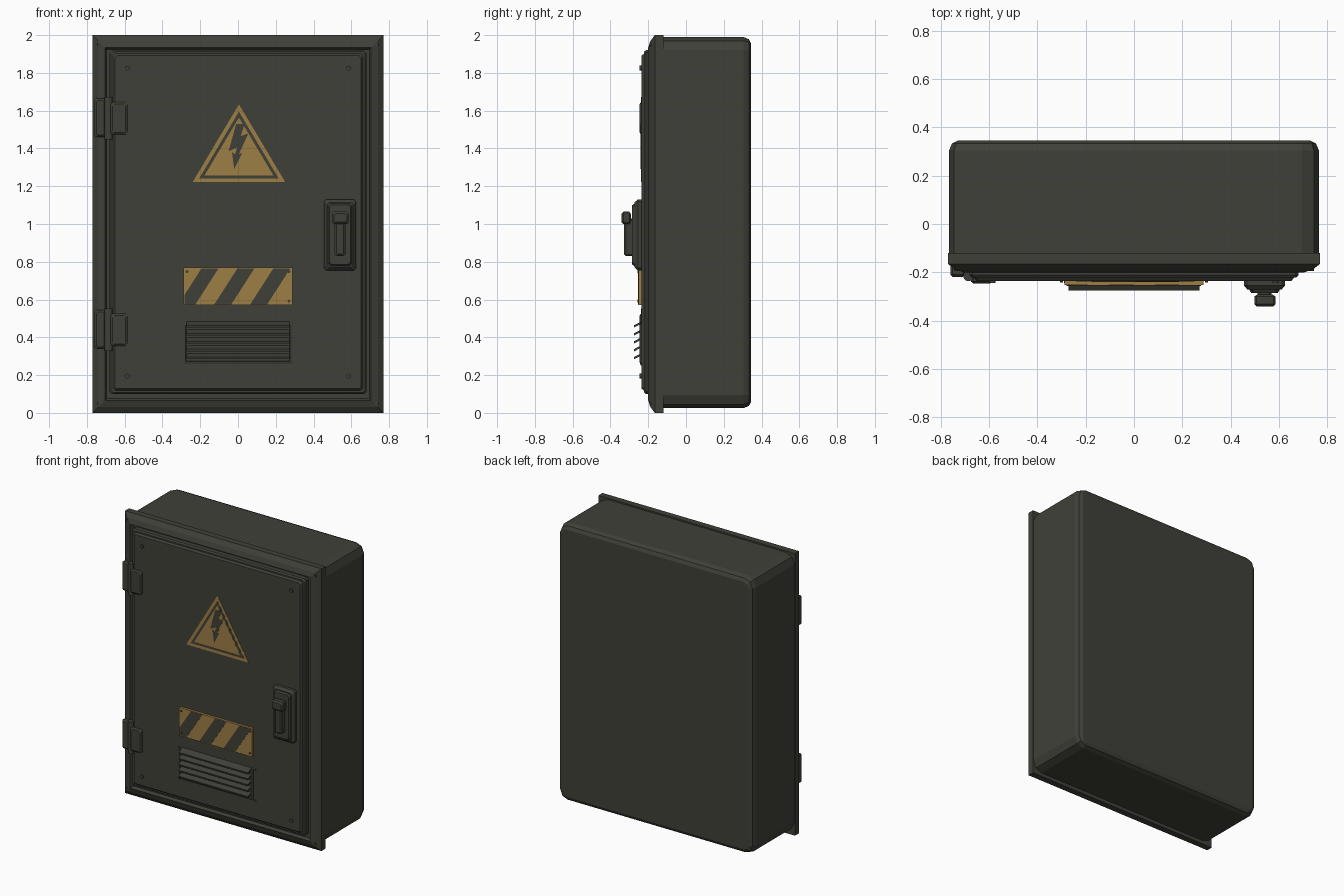
import bpy, bmesh, math
from mathutils import Vector

cube = bpy.data.objects.get("Cube")
if cube:
    bpy.data.objects.remove(cube, do_unlink=True)


def material(name, rgb):
    m = bpy.data.materials.new(name)
    m.use_nodes = True
    m.diffuse_color = (*rgb, 1)
    m.node_tree.nodes["Principled BSDF"].inputs["Base Color"].default_value = (*rgb, 1)
    return m


DARK = material("dark olive grey", (0.051, 0.051, 0.041))
YELLOW = material("warning yellow", (0.34, 0.21, 0.06))
DOOR_Y = -0.235


def finish(name, bm, mat):
    bmesh.ops.recalc_face_normals(bm, faces=bm.faces)
    mesh = bpy.data.meshes.new(name)
    bm.to_mesh(mesh)
    bm.free()
    mesh.materials.append(mat)
    ob = bpy.data.objects.new(name, mesh)
    bpy.context.collection.objects.link(ob)
    return ob


def loft(name, rings, mat=DARK):
    """Skin a list of equal-length point rings and cap both ends."""
    bm = bmesh.new()
    rows = [[bm.verts.new(p) for p in ring] for ring in rings]
    n = len(rows[0])
    for a, b in zip(rows, rows[1:]):
        for i in range(n):
            bm.faces.new((a[i], a[(i + 1) % n], b[(i + 1) % n], b[i]))
    bm.faces.new(rows[0])
    bm.faces.new(rows[-1])
    return finish(name, bm, mat)


def stepped_panel(name, x0, x1, z0, z1, steps, corner=0.0, mat=DARK):
    """Rectangular panel facing the front; steps are (inset, y) pairs."""
    def ring(inset, y):
        a, b, c, d = x0 + inset, x1 - inset, z0 + inset, z1 - inset
        k = corner
        if not k:
            return [(a, y, c), (b, y, c), (b, y, d), (a, y, d)]
        return [(a + k, y, c), (b - k, y, c), (b, y, c + k), (b, y, d - k),
                (b - k, y, d), (a + k, y, d), (a, y, d - k), (a, y, c + k)]
    return loft(name, [ring(*s) for s in steps], mat)


def prism(name, pts, y0, y1, mat):
    return loft(name, [[(x, y, z) for x, z in pts] for y in (y0, y1)], mat)


def cylinder(name, center, radius, depth, axis, sides=12):
    bm = bmesh.new()
    bmesh.ops.create_cone(bm, cap_ends=True, segments=sides, radius1=radius,
                          radius2=radius, depth=depth)
    turn = Vector((0, 0, 1)).rotation_difference(Vector(axis)).to_matrix()
    bmesh.ops.rotate(bm, verts=bm.verts, matrix=turn)
    bmesh.ops.translate(bm, verts=bm.verts, vec=center)
    return finish(name, bm, DARK)


def rounded_rect(half_w, z0, z1, r, y, segs=2):
    pts = []
    corners = [(half_w - r, z1 - r), (r - half_w, z1 - r), (r - half_w, z0 + r), (half_w - r, z0 + r)]
    for q, (cx, cz) in enumerate(corners):
        for s in range(segs + 1):
            a = math.pi / 2 * (q + s / segs)
            pts.append((cx + r * math.cos(a), y, cz + r * math.sin(a)))
    return pts


# Cabinet body with rounded long edges and a chamfered back
loft("cabinet_body", [rounded_rect(0.765 - i, 0.025 + i, 1.99 - i, 0.07 - i, y)
                      for i, y in ((0, -0.13), (0, 0.305), (0.012, 0.333), (0.035, 0.345))])

# Front flange with sloping border and a groove around the door
stepped_panel("front_flange", -0.77, 0.77, 0, 2,
              [(0, -0.12), (0, -0.165), (0.03, -0.188), (0.065, -0.2), (0.075, -0.18)])

# Door panel
stepped_panel("door", -0.68, 0.68, 0.1, 1.92,
              [(0, -0.17), (0, -0.212), (0.008, -0.222), (0.018, -0.222), (0.028, DOOR_Y)], 0.012)

# Door and flange screws
for sx in (-1, 1):
    for sz in (-1, 1):
        cylinder("door_screw", (sx * 0.585, DOOR_Y - 0.002, 1.01 + sz * 0.815), 0.013, 0.016, (0, 1, 0), 10)
        cylinder("flange_screw", (sx * 0.735, -0.188, 1 + sz * 0.95), 0.01, 0.012, (0, 1, 0), 8)
        cylinder("vent_screw", (sx * 0.3, DOOR_Y, 0.367 + sz * 0.11), 0.007, 0.014, (0, 1, 0), 8)

# Hinges
for z in (1.56, 0.44):
    stepped_panel("hinge_mount", -0.76, -0.7, z - 0.1, z + 0.105,
                  [(0, -0.165), (0, -0.21), (0.01, -0.22)], 0.008)
    cylinder("hinge_barrel", (-0.685, -0.215, z), 0.022, 0.225, (0, 0, 1))
    stepped_panel("hinge_leaf", -0.675, -0.585, z - 0.085, z + 0.085,
                  [(0, -0.2), (0, -0.238), (0.01, -0.246)], 0.01)

# Handle: backing plate, raised pad, lever and grip
stepped_panel("handle_plate", 0.455, 0.625, 0.755, 1.13,
              [(0, -0.22), (0, -0.255), (0.015, -0.272), (0.022, -0.272), (0.03, -0.285)], 0.012)
stepped_panel("handle_lever", 0.512, 0.568, 0.83, 1.03,
              [(0, -0.27), (0, -0.318), (0.01, -0.328)], 0.008)
stepped_panel("handle_grip", 0.498, 0.586, 1.0, 1.065,
              [(0.012, -0.292), (0, -0.3), (0, -0.332), (0.01, -0.342)], 0.008)

# Striped plate
stepped_panel("striped_plate", -0.288, 0.288, 0.57, 0.77, [(0, DOOR_Y + 0.01), (0, -0.252)], 0, YELLOW)
low, high, lean, width, edge = 0.575, 0.765, 0.122, 0.09, 0.282
for k in (-1, 0, 1):
    left = -0.125 + 0.19 * k
    if left < -edge:
        cut = low + (-edge - left) * (high - low) / lean
        pts = [(-edge, low), (left + width, low), (left + width + lean, high),
               (left + lean, high), (-edge, cut)]
    else:
        pts = [(left, low), (left + width, low), (left + width + lean, high), (left + lean, high)]
    prism("dark_stripe", pts, -0.25, -0.2535, DARK)
for sx in (-1, 1):
    for z in (0.592, 0.748):
        cylinder("plate_rivet", (sx * 0.27, -0.252, z), 0.008, 0.008, (0, 1, 0), 8)


# Hazard triangle: yellow border, dark gap, yellow centre, dark bolt
def triangle(inset):
    half, base, top = 0.245, 1.222, 1.634
    slant = math.hypot(half, top - base)
    apex = top - inset * slant / half
    foot = base + inset
    w = (apex - foot) * half / (top - base)
    return [(0.005 - w, foot), (0.005 + w, foot), (0.005, apex)]


for name, inset, lift, mat in (("triangle_border", 0, 0.002, YELLOW), ("triangle_gap", 0.02, 0.003, DARK),
                               ("triangle_centre", 0.036, 0.004, YELLOW)):
    prism(name, triangle(inset), DOOR_Y + 0.002, DOOR_Y - lift, mat)
bolt = [(-0.01, 1.53), (0.035, 1.53), (0.015, 1.465), (0.055, 1.48), (0.005, 1.37), (0.022, 1.375),
        (-0.02, 1.29), (-0.032, 1.38), (-0.015, 1.37), (-0.005, 1.405), (-0.05, 1.385)]
prism("lightning_bolt", bolt, DOOR_Y - 0.002, DOOR_Y - 0.005, DARK)

# Vent with slanted louvres
stepped_panel("vent_panel", -0.29, 0.288, 0.26, 0.475,
              [(0, -0.225), (0, -0.243), (0.012, -0.247), (0.016, -0.238)])
for k in range(5):
    z = 0.292 + 0.042 * k
    profile = [(-0.236, z + 0.012), (-0.274, z - 0.008), (-0.276, z + 0.003), (-0.236, z + 0.024)]
    loft("vent_louvre", [[(x, y, h) for y, h in profile] for x in (-0.272, 0.272)])

# Smooth only the shallow angles
for ob in bpy.context.scene.objects:
    if ob.type == 'MESH' and ob.name.startswith(("hinge_barrel", "door_screw")):
        bpy.ops.object.select_all(action='DESELECT')
        ob.select_set(True)
        bpy.context.view_layer.objects.active = ob
        bpy.ops.object.shade_smooth_by_angle(angle=math.radians(40))
